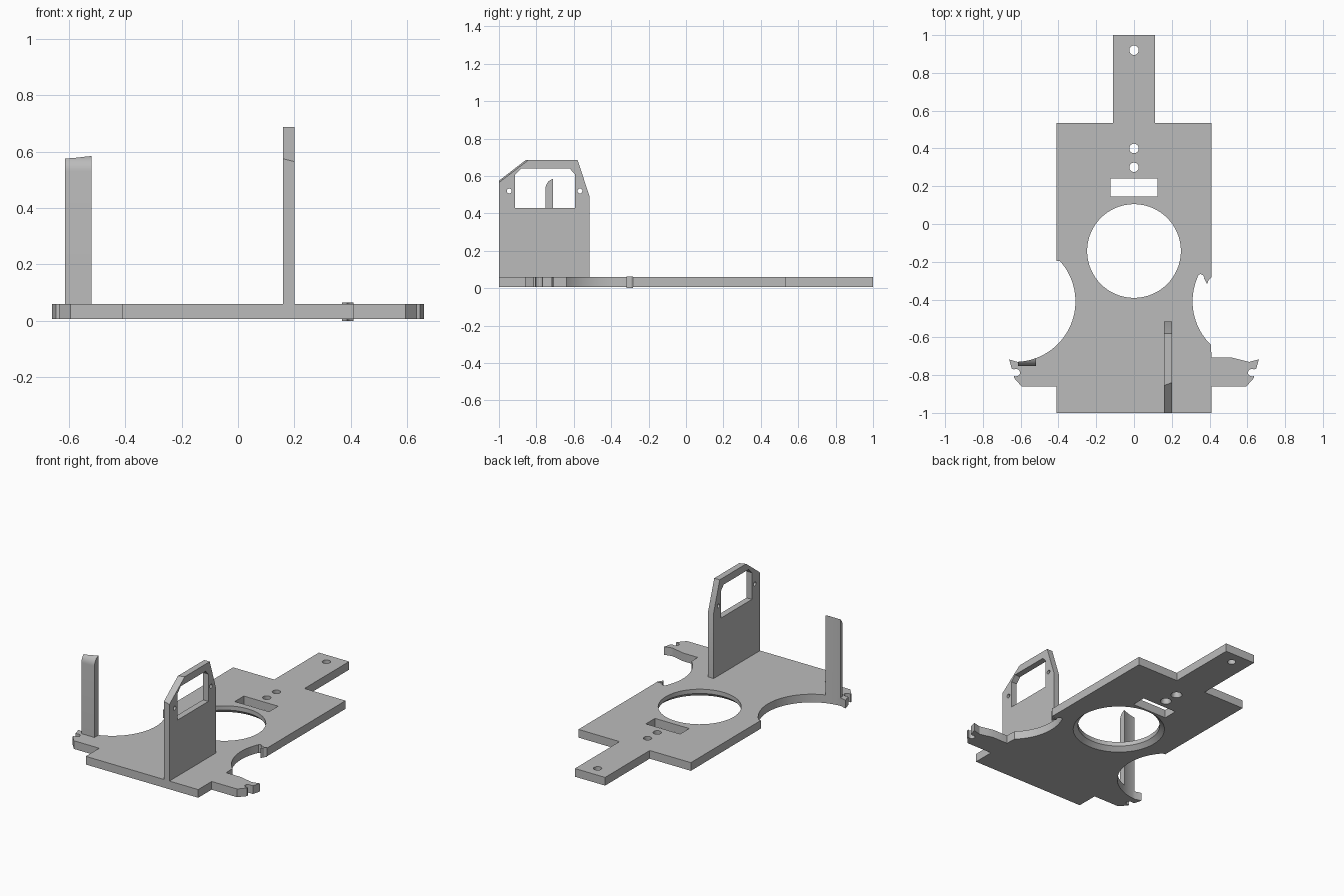
import bpy, bmesh, math
from mathutils import Matrix, Vector

if "Cube" in bpy.data.objects:
    bpy.data.objects.remove(bpy.data.objects["Cube"], do_unlink=True)

GREY = (0.5, 0.5, 0.5, 1)
mat = bpy.data.materials.new("plain grey")
mat.use_nodes = True
mat.diffuse_color = GREY
mat.node_tree.nodes["Principled BSDF"].inputs["Base Color"].default_value = GREY

BOTTOM, TOP = 0.006, 0.06


def finish(name, bm):
    bmesh.ops.recalc_face_normals(bm, faces=bm.faces)
    me = bpy.data.meshes.new(name)
    bm.to_mesh(me)
    bm.free()
    me.materials.append(mat)
    ob = bpy.data.objects.new(name, me)
    bpy.context.collection.objects.link(ob)
    return ob


def prism(name, pts, a, b, axis="z"):
    """Extrude a profile from a to b: xy points along z, or yz points along x."""
    bm = bmesh.new()
    place = (lambda p: (p[0], p[1], a)) if axis == "z" else (lambda p: (a, p[0], p[1]))
    face = bm.faces.new([bm.verts.new(place(p)) for p in pts])
    out = bmesh.ops.extrude_face_region(bm, geom=[face])
    move = Vector((0, 0, b - a)) if axis == "z" else Vector((b - a, 0, 0))
    bmesh.ops.translate(bm, vec=move, verts=[v for v in out["geom"] if isinstance(v, bmesh.types.BMVert)])
    return finish(name, bm)


def cone(name, x, y, z, r1, r2, depth, n=32, axis="z"):
    bm = bmesh.new()
    m = Matrix.Translation((x, y, z))
    if axis == "x":
        m = m @ Matrix.Rotation(math.pi / 2, 4, "Y")
    bmesh.ops.create_cone(bm, cap_ends=True, segments=n, radius1=r1, radius2=r2, depth=depth, matrix=m)
    return finish(name, bm)


def cut(ob, cutters):
    """Subtract the cutters, apply and remove them."""
    for c in cutters:
        c.hide_render = True
        mod = ob.modifiers.new("cut", "BOOLEAN")
        mod.operation, mod.solver, mod.object = "DIFFERENCE", "EXACT", c
    deps = bpy.context.evaluated_depsgraph_get()
    me = bpy.data.meshes.new_from_object(ob.evaluated_get(deps))
    ob.modifiers.clear()
    ob.data = me
    for c in cutters:
        bpy.data.objects.remove(c, do_unlink=True)


def smooth(ob):
    bpy.ops.object.select_all(action="DESELECT")
    ob.select_set(True)
    bpy.context.view_layer.objects.active = ob
    bpy.ops.object.shade_smooth_by_angle(angle=math.radians(25))


# Base plate outline: notched arms and round side cut-outs
CX, CY, R = 0.63, -0.41, 0.32


def arc(side, start, end, n):
    steps = [math.radians(start + (end - start) * i / n) for i in range(n + 1)]
    return [(side * (CX - R * math.cos(t)), CY + R * math.sin(t)) for t in steps]


notch = [(0.625 + 0.022 * math.cos(t), -0.787 + 0.02 * math.sin(t))
         for t in [math.radians(-60 - 30 * i) for i in range(9)]]
arm = [(0.41, -1), (0.41, -0.86), (0.595, -0.86), (0.635, -0.815)] + notch + [(0.647, -0.767), (0.661, -0.717)]
right = arm + [(0.61, -0.73), (0.56, -0.718), (0.52, -0.708), (0.41, -0.708)]
right += arc(1, -46, 20, 20)
right += [(0.34, -0.272), (0.352, -0.264), (0.366, -0.272), (0.376, -0.29), (0.41, -0.284),
          (0.41, 0.535), (0.11, 0.535), (0.11, 1)]
left = [(-0.11, 1), (-0.11, 0.535), (-0.41, 0.535), (-0.41, -0.195)]
left += arc(-1, 42, -88, 36) + [(-x, y) for x, y in reversed(arm)]
plate = prism("base_plate", right + left, BOTTOM, TOP)

# Openings: large flared hole, slot and screw holes
HY = -0.143
cutters = [cone("hole", 0, HY, 0.03, 0.248, 0.248, 0.2, 96),
           cone("flare", 0, HY, 0.015, 0.285, 0.248, 0.034, 96),
           prism("slot", [(-0.125, 0.145), (0.125, 0.145), (0.125, 0.24), (-0.125, 0.24)], -0.1, 0.2)]
for y in (0.3, 0.4, 0.92):
    cutters.append(cone("screw", 0, y, 0.03, 0.025, 0.025, 0.2))
for y in (0.3, 0.4):
    cutters.append(cone("sink", 0, y, 0.01, 0.04, 0.024, 0.04))
cut(plate, cutters)
smooth(plate)

# Small broken clip on the left edge
prism("edge_clip", [(0.37, -0.287), (0.378, -0.3), (0.387, -0.318), (0.396, -0.295), (0.41, -0.283)], 0, 0.064)

# Upright bracket with a window and two screw holes
bracket = prism("bracket", [(-1, 0.05), (-0.517, 0.05), (-0.517, 0.495), (-0.58, 0.687), (-0.855, 0.687),
                            (-1, 0.575)], 0.16, 0.2, "x")
for v in bracket.data.vertices:  # slightly skewed front slope
    if v.co.x > 0.18 and v.co.y < -0.8 and v.co.z > 0.5:
        if v.co.z > 0.6:
            v.co.y += 0.015
        else:
            v.co.z -= 0.01
window = prism("window", [(-0.915, 0.43), (-0.594, 0.43), (-0.594, 0.61), (-0.622, 0.64), (-0.882, 0.64),
                          (-0.915, 0.605)], 0.1, 0.3, "x")
cut(bracket, [window] + [cone("pin", 0.18, y, 0.52, 0.013, 0.013, 0.2, 24, "x") for y in (-0.945, -0.567)])
smooth(bracket)

# Slim post with a rounded top, its back following the side cut-out
curve = [(-0.7 - 0.052 * math.sin(t), 0.53 + 0.056 * math.cos(t)) for t in [math.pi / 16 * i for i in range(9)]]
post = prism("post", [(-0.7, 0.05)] + curve + [(-0.752, 0.05)], -0.615, -0.52, "x")
cut(post, [cone("round", -CX, CY, 0.3, R, R, 1, 128)])
smooth(post)
